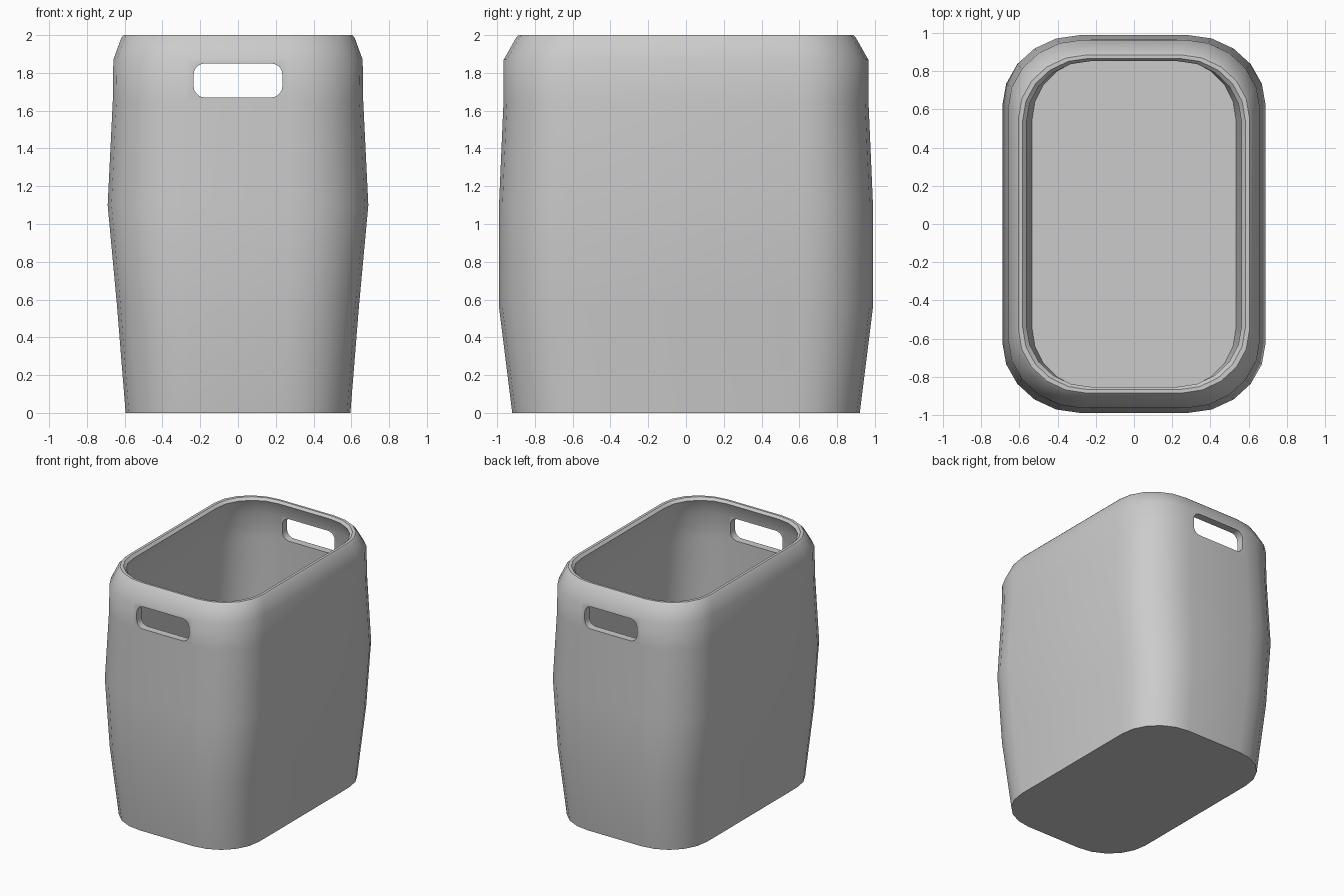
import bpy, bmesh
from math import sin, cos, pi

if "Cube" in bpy.data.objects:
    bpy.data.objects.remove(bpy.data.objects["Cube"])


def rounded_outline(cx, cy, rx, ry, segs):
    """Points of a rounded rectangle: corner centres (cx, cy), corner radii (rx, ry)."""
    pts = []
    for q, (sx, sy) in enumerate([(1, 1), (-1, 1), (-1, -1), (1, -1)]):
        for i in range(segs + 1):
            a = (q + i / segs) * pi / 2
            pts.append((sx * cx + rx * cos(a), sy * cy + ry * sin(a)))
    return pts


def loft(name, rings):
    """Skin a stack of matching rings and cap both ends."""
    bm = bmesh.new()
    loops = [[bm.verts.new(p) for p in ring] for ring in rings]
    n = len(loops[0])
    for a, b in zip(loops, loops[1:]):
        for i in range(n):
            j = (i + 1) % n
            bm.faces.new((a[i], a[j], b[j], b[i]))
    bm.faces.new(loops[0][::-1])
    bm.faces.new(loops[-1])
    bmesh.ops.recalc_face_normals(bm, faces=bm.faces[:])
    mesh = bpy.data.meshes.new(name)
    bm.to_mesh(mesh)
    bm.free()
    obj = bpy.data.objects.new(name, mesh)
    bpy.context.collection.objects.link(obj)
    return obj


# Bin profile (half width, half depth, height): up the outside, over the rim, down the inside
profile = [
    (0.595, 0.92, 0), (0.64, 0.99, 0.56), (0.69, 0.99, 1.10),
    (0.663, 0.966, 1.65), (0.66, 0.965, 1.87), (0.618, 0.90, 1.985),
    (0.605, 0.886, 2.0), (0.583, 0.868, 2.0), (0.563, 0.853, 1.98),
    (0.60, 0.905, 1.86), (0.603, 0.906, 1.65), (0.63, 0.93, 1.10),
    (0.58, 0.93, 0.56), (0.535, 0.862, 0.06),
]
rings = []
for w, d, z in profile:
    cx, cy = w * 0.406, d * 0.626
    rings.append([(x, y, z) for x, y in rounded_outline(cx, cy, w - cx, d - cy, 5)])
bin_body = loft("bin_body", rings)

# Handle slots through the front and back walls
slot = rounded_outline(0.175, 0.03, 0.06, 0.06, 5)
cutter = loft("handle_cutter", [[(x, y, z + 1.76) for x, z in slot] for y in (-1.3, 1.3)])
cutter.hide_render = True
cut = bin_body.modifiers.new("handle_slots", 'BOOLEAN')
cut.operation = 'DIFFERENCE'
cut.solver = 'EXACT'
cut.object = cutter

bpy.context.view_layer.objects.active = bin_body
bin_body.select_set(True)
bpy.ops.object.modifier_apply(modifier=cut.name)
bpy.data.objects.remove(cutter)
bpy.ops.object.shade_smooth_by_angle(angle=pi / 6)
